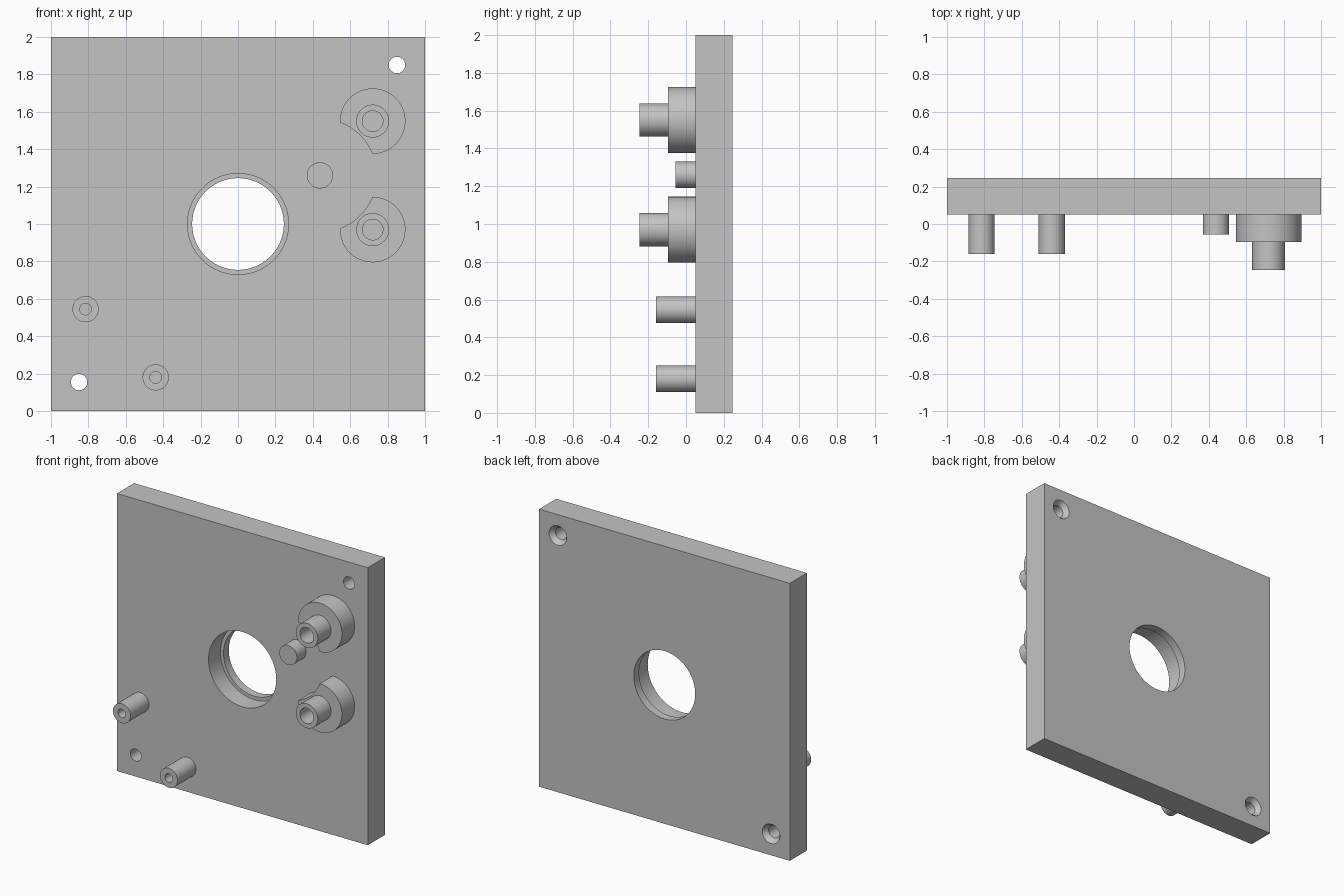
import bpy
import bmesh
import math

cube = bpy.data.objects.get("Cube")
if cube:
    bpy.data.objects.remove(cube, do_unlink=True)

FRONT, BACK = 0.05, 0.245      # plate faces along y
ROOT = FRONT + 0.01            # posts are sunk slightly into the plate

grey = bpy.data.materials.new("machined grey")
grey.use_nodes = True
grey.diffuse_color = (0.55, 0.55, 0.55, 1)
grey.node_tree.nodes["Principled BSDF"].inputs["Base Color"].default_value = grey.diffuse_color


def make_object(name, bm):
    bmesh.ops.recalc_face_normals(bm, faces=bm.faces)
    mesh = bpy.data.meshes.new(name)
    bm.to_mesh(mesh)
    bm.free()
    mesh.materials.append(grey)
    obj = bpy.data.objects.new(name, mesh)
    bpy.context.collection.objects.link(obj)
    return obj


def turned(name, x, z, profile, segments=64):
    """Revolve (radius, y) points about a y-parallel axis, closing both ends."""
    bm = bmesh.new()
    rings = []
    for r, y in profile:
        angles = [2 * math.pi * i / segments for i in range(segments)]
        rings.append([bm.verts.new((x + r * math.cos(a), y, z + r * math.sin(a)))
                      for a in angles])
    for low, high in zip(rings, rings[1:]):
        for i in range(segments):
            j = (i + 1) % segments
            bm.faces.new((low[i], low[j], high[j], high[i]))
    bm.faces.new(rings[0])
    bm.faces.new(rings[-1])
    return make_object(name, bm)


def cut(obj, cutter):
    mod = obj.modifiers.new("cut", "BOOLEAN")
    mod.operation = "DIFFERENCE"
    mod.solver = "EXACT"
    mod.object = cutter
    bpy.context.view_layer.objects.active = obj
    bpy.ops.object.modifier_apply(modifier=mod.name)
    bpy.data.objects.remove(cutter, do_unlink=True)


def smooth(obj):
    bpy.ops.object.select_all(action="DESELECT")
    obj.select_set(True)
    bpy.context.view_layer.objects.active = obj
    bpy.ops.object.shade_smooth_by_angle(angle=math.radians(30))


# Square base plate
bm = bmesh.new()
bmesh.ops.create_cube(bm, size=1)
bmesh.ops.scale(bm, vec=(2, BACK - FRONT, 2), verts=bm.verts)
bmesh.ops.translate(bm, vec=(0, (FRONT + BACK) / 2, 1), verts=bm.verts)
plate = make_object("base_plate", bm)

# Central stepped bore with a thin lip at the back
lip = BACK - 0.06
cut(plate, turned("bore_cutter", 0, 1,
                  [(0.27, FRONT - 0.1), (0.27, lip), (0.245, lip), (0.245, BACK + 0.1)], 96))

# Corner screw holes, countersunk from the back
for x, z in ((0.85, 1.85), (-0.85, 0.155)):
    cut(plate, turned("screw_hole_cutter", x, z,
                      [(0.044, FRONT - 0.1), (0.044, BACK - 0.035),
                       (0.07, BACK), (0.07, BACK + 0.1)]))
smooth(plate)

# Hollow standoff posts
for name, x, z in (("side_standoff", -0.815, 0.545), ("lower_standoff", -0.44, 0.18)):
    smooth(turned(name, x, z, [(0.07, ROOT), (0.07, -0.16), (0.031, -0.16), (0.031, FRONT)]))

# Solid locating pin
PIN_X, PIN_Z = 0.438, 1.26
smooth(turned("locating_pin", PIN_X, PIN_Z, [(0.07, ROOT), (0.07, -0.055)]))

# Shouldered bosses, each flange scooped out around the pin
for name, z in (("upper_boss", 1.55), ("lower_boss", 0.97)):
    boss = turned(name, 0.72, z,
                  [(0.175, ROOT), (0.175, -0.095), (0.088, -0.095),
                   (0.088, -0.245), (0.055, -0.245), (0.055, FRONT)])
    cut(boss, turned("scoop_cutter", PIN_X, PIN_Z, [(0.303, -0.4), (0.303, 0.2)], 128))
    smooth(boss)
